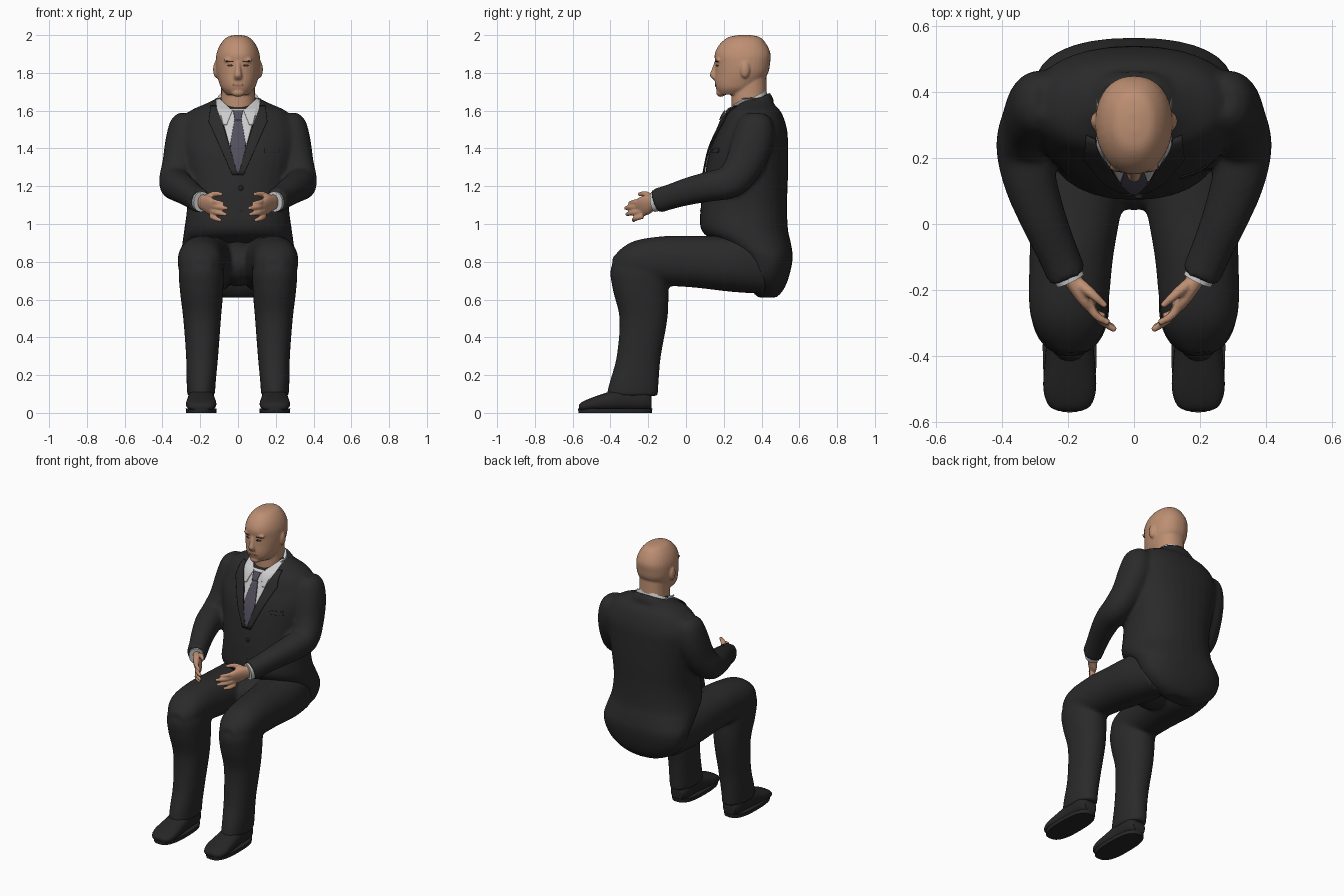
import bpy, bmesh, math
from mathutils import Vector
from mathutils.bvhtree import BVHTree

if "Cube" in bpy.data.objects:
    bpy.data.objects.remove(bpy.data.objects["Cube"])


def material(name, rgb):
    m = bpy.data.materials.new(name)
    m.diffuse_color = (*rgb, 1)
    m.use_nodes = True
    m.node_tree.nodes["Principled BSDF"].inputs["Base Color"].default_value = m.diffuse_color
    return m


SUIT = material("charcoal suit", (0.023, 0.023, 0.024))
SHOE = material("black leather", (0.019, 0.019, 0.019))
SKIN = material("skin", (0.51, 0.275, 0.17))
SHIRT = material("white shirt", (0.60, 0.60, 0.61))
TIE = material("grey violet tie", (0.085, 0.078, 0.11))
DARK = material("dark brown", (0.045, 0.028, 0.02))
LIP = material("lips", (0.38, 0.17, 0.115))


def loft(bm, rings, axis=None, s=1, n=2.2, steps=4, seg=32):
    """Closed skin through smoothed rings (x, y, z, half width, half depth)."""
    P = [Vector(r) for r in ([rings[0]] + rings + [rings[-1]])]
    pts = []
    for i in range(1, len(P) - 2):
        a, b, c, d = P[i - 1:i + 3]
        for k in range(steps):
            t = k / steps
            pts.append(0.5 * (2 * b + (c - a) * t + (2 * a - 5 * b + 4 * c - d) * t * t
                              + (3 * b - a - 3 * c + d) * t ** 3))
    pts.append(P[-1])
    loops = []
    for i, p in enumerate(pts):
        if axis:
            d = Vector(axis).normalized()
        else:
            d = (Vector(pts[min(i + 1, len(pts) - 1)][:3])
                 - Vector(pts[max(i - 1, 0)][:3])).normalized()
        v = d.cross(Vector((1, 0, 0))).normalized()
        u = v.cross(d)
        loop = []
        for k in range(seg):
            c, q = math.cos(math.tau * k / seg), math.sin(math.tau * k / seg)
            c = math.copysign(abs(c) ** (2 / n), c)
            q = math.copysign(abs(q) ** (2 / n), q)
            co = Vector(p[:3]) + u * c * p[3] + v * q * p[4]
            loop.append(bm.verts.new((co.x * s, co.y, co.z)))
        loops.append(loop)
    for a, b in zip(loops, loops[1:]):
        for k in range(seg):
            j = (k + 1) % seg
            bm.faces.new((a[k], a[j], b[j], b[k]))
    bm.faces.new(loops[0])
    bm.faces.new(loops[-1])


def finish(name, bm, mat, voxel=0, smooth=4):
    """Turn a bmesh into an object; voxel > 0 fuses its pieces into one skin."""
    bmesh.ops.recalc_face_normals(bm, faces=bm.faces)
    me = bpy.data.meshes.new(name)
    bm.to_mesh(me)
    bm.free()
    ob = bpy.data.objects.new(name, me)
    bpy.context.collection.objects.link(ob)
    if voxel:
        r = ob.modifiers.new("fuse", 'REMESH')
        r.mode, r.voxel_size = 'VOXEL', voxel
        m = ob.modifiers.new("soften", 'SMOOTH')
        m.factor, m.iterations = 0.5, smooth
        dg = bpy.context.evaluated_depsgraph_get()
        ob.data = bpy.data.meshes.new_from_object(ob.evaluated_get(dg))
        ob.modifiers.clear()
    ob.data.materials.clear()
    ob.data.materials.append(mat)
    bpy.context.view_layer.objects.active = ob
    ob.select_set(True)
    bpy.ops.object.shade_smooth_by_angle(angle=math.radians(50))
    ob.select_set(False)
    return ob


def drape(name, mat, targets, rows, offset=0.006, s=1, nx=14, nz=8):
    """Thin plate laid on the front of the targets; rows are (z, x left, x right)."""
    trees = [BVHTree.FromPolygons([v.co for v in t.data.vertices],
                                  [p.vertices[:] for p in t.data.polygons]) for t in targets]
    bm, grid = bmesh.new(), []
    fine = [Vector(a).lerp(Vector(b), k / nz) for a, b in zip(rows, rows[1:]) for k in range(nz)]
    for z, x0, x1 in fine + [Vector(rows[-1])]:
        line = []
        for k in range(nx + 1):
            x = s * (x0 + (x1 - x0) * k / nx)
            hits = [t.ray_cast(Vector((x, -2, z)), Vector((0, 1, 0)))[0] for t in trees]
            y = min([h.y for h in hits if h] or [0.3])
            line.append(bm.verts.new((x, y - offset, z)))
        grid.append(line)
    for a, b in zip(grid, grid[1:]):
        for k in range(nx):
            bm.faces.new((a[k], a[k + 1], b[k + 1], b[k]))
    ob = finish(name, bm, mat)
    m = ob.modifiers.new("thickness", 'SOLIDIFY')
    m.thickness, m.offset = min(0.006, offset), 0
    return ob


def ball(bm, c, r):
    g = bmesh.ops.create_uvsphere(bm, u_segments=20, v_segments=14, radius=1)
    for v in g["verts"]:
        v.co = Vector((c[i] + v.co[i] * r[i] for i in range(3)))


Z = (0, 0, 1)
Y = (0, -1, 0)
TILT = (0, -.5, .87)

# jacket: body with seat skirt, collar and sleeves
bm = bmesh.new()
loft(bm, [(0, .37, 1.67, .10, .06), (0, .365, 1.635, .175, .10), (0, .36, 1.59, .265, .145),
          (0, .355, 1.50, .315, .18), (0, .335, 1.40, .31, .205), (0, .32, 1.26, .285, .22),
          (0, .307, 1.10, .27, .228), (0, .31, .97, .285, .23), (0, .36, .90, .295, .195),
          (0, .42, .82, .30, .145), (0, .427, .72, .265, .118), (0, .43, .65, .19, .085),
          (0, .43, .612, .10, .05)], Z, n=2.3)
loft(bm, [(0, .355, 1.59, .16, .13), (0, .352, 1.645, .126, .105)], TILT)
for s in (1, -1):
    loft(bm, [(.255, .375, 1.575, .05, .06), (.268, .37, 1.53, .09, .095), (.285, .35, 1.43, .10, .11),
              (.312, .305, 1.31, .09, .10), (.333, .235, 1.225, .085, .088),
              (.315, .13, 1.20, .08, .08), (.277, .02, 1.175, .07, .073),
              (.235, -.08, 1.145, .062, .066), (.203, -.155, 1.122, .06, .066)], s=s)
jacket = finish("jacket", bm, SUIT, .012)

# trousers
bm = bmesh.new()
ball(bm, (0, .2, .79), (.12, .16, .12))
for s in (1, -1):
    loft(bm, [(.14, .42, .79, .13, .16), (.155, .25, .79, .15, .15), (.175, .05, .80, .138, .137),
              (.19, -.10, .805, .127, .132), (.198, -.25, .80, .12, .117),
              (.195, -.33, .79, .10, .09), (.192, -.39, .77, .05, .05)], Y, s)
    loft(bm, [(.195, -.24, .86, .08, .08), (.195, -.247, .77, .117, .15), (.193, -.24, .65, .115, .147),
              (.19, -.225, .50, .10, .127), (.19, -.25, .30, .085, .117),
              (.195, -.275, .16, .077, .13), (.195, -.285, .09, .073, .137)], Z, s)
finish("trousers", bm, SUIT, .012)

# shoes and soles
for s, side in ((1, "left"), (-1, "right")):
    bm = bmesh.new()
    loft(bm, [(.195, -.182, .06, .045, .04), (.195, -.22, .075, .065, .065), (.195, -.32, .075, .068, .065),
              (.195, -.42, .058, .076, .05), (.195, -.50, .045, .08, .035),
              (.195, -.55, .034, .064, .024), (.195, -.567, .03, .035, .012)], Y, s, n=2.4)
    finish("shoe_" + side, bm, SHOE)
    bm = bmesh.new()
    loft(bm, [(.195, -.375, 0, .08, .194), (.195, -.375, .024, .082, .197)], Z, s, n=2.7, steps=1)
    finish("sole_" + side, bm, SHOE)

# head, neck, nose and ears
bm = bmesh.new()
loft(bm, [(0, .31, 2.0, .02, .03), (0, .308, 1.988, .06, .085), (0, .302, 1.95, .094, .125),
          (0, .30, 1.90, .114, .148), (0, .30, 1.85, .118, .145), (0, .295, 1.80, .114, .14),
          (0, .277, 1.75, .102, .124), (0, .262, 1.715, .088, .102),
          (0, .25, 1.685, .06, .075)], Z, n=2.25)
for v in bm.verts:
    front = max(0, (.29 - v.co.y) / .14)
    v.co.x *= 1 - .1 * front
loft(bm, [(0, .345, 1.54, .10, .10), (0, .335, 1.66, .09, .095), (0, .335, 1.78, .09, .09)], Z)
loft(bm, [(0, .165, 1.86, .012, .014), (0, .155, 1.82, .015, .018),
          (0, .152, 1.787, .021, .026), (0, .16, 1.765, .022, .016)], Z)
ball(bm, (0, .185, 1.695), (.035, .026, .022))
for s in (1, -1):
    ball(bm, (.115 * s, .312, 1.818), (.017, .026, .045))
    ball(bm, (.042 * s, .172, 1.868), (.034, .015, .012))
head = finish("head", bm, SKIN, .006, 3)

# face details
for s, side in ((1, "left"), (-1, "right")):
    drape("eye_" + side, DARK, [head], [(1.844, .034, .05), (1.839, .026, .06), (1.834, .034, .05)],
          .0015, s)
    drape("eyebrow_" + side, DARK, [head], [(1.864, .03, .062), (1.857, .022, .068)], .0015, s)
drape("mouth", LIP, [head], [(1.739, -.02, .02), (1.734, -.034, .034), (1.727, -.02, .02)], .0015)

# shirt collar, shirt front and tie
bm = bmesh.new()
loft(bm, [(0, .35, 1.595, .13, .12), (0, .343, 1.63, .118, .104), (0, .338, 1.66, .11, .099)], TILT)
collar = finish("shirt_collar", bm, SHIRT)
front = drape("shirt_front", SHIRT, [jacket, collar],
              [(1.61, -.10, .10), (1.54, -.08, .08), (1.27, -.005, .005)], .006)
for s, side in ((1, "left"), (-1, "right")):
    drape("collar_wing_" + side, SHIRT, [front, collar, jacket],
          [(1.665, .10, .118), (1.60, .03, .112), (1.525, .06, .08)], .006, s)
drape("tie_knot", TIE, [front, collar], [(1.60, -.026, .026), (1.55, -.017, .017)], .012)
drape("tie", TIE, [front, collar], [(1.55, -.019, .019), (1.40, -.044, .044), (1.27, -.004, .004)], .006)

# lapels, breast pocket and buttons
for s, side in ((1, "left"), (-1, "right")):
    drape("lapel_" + side, SUIT, [jacket],
          [(1.625, .118, .145), (1.54, .085, .155), (1.51, .075, .14), (1.26, .0, .03)], .011, s)
drape("breast_pocket", SUIT, [jacket], [(1.40, .14, .22), (1.375, .14, .22)], .004)
for z in (1.19, 1.07):
    bm = bmesh.new()
    ball(bm, (.015, .083, z), (.013, .008, .013))
    finish("button", bm, SHOE)

# cuffs and hands
tips = [(.075, -.30, 1.108), (.055, -.322, 1.083), (.06, -.315, 1.05), (.088, -.28, 1.018)]
for s, side in ((1, "left"), (-1, "right")):
    bm = bmesh.new()
    loft(bm, [(.215, -.125, 1.125, .045, .052), (.193, -.17, 1.118, .046, .054)], s=s)
    finish("shirt_cuff_" + side, bm, SHIRT)
    bm = bmesh.new()
    loft(bm, [(.21, -.135, 1.12, .028, .034), (.178, -.18, 1.113, .027, .043),
              (.15, -.218, 1.098, .024, .052), (.128, -.248, 1.082, .016, .046)], s=s)
    for i, t in enumerate(tips):
        base = Vector((.142, -.228, 1.123 - .027 * i))
        mid = base.lerp(Vector(t), .5) + Vector((.008, -.012, 0))
        loft(bm, [(*base, .014, .015), (*mid, .0125, .0135), (*t, .009, .010)], s=s, seg=12)
    loft(bm, [(.172, -.178, 1.13, .02, .02), (.128, -.212, 1.158, .015, .016),
              (.085, -.25, 1.157, .009, .01)], s=s, seg=12)
    finish("hand_" + side, bm, SKIN, .0055, 3)
